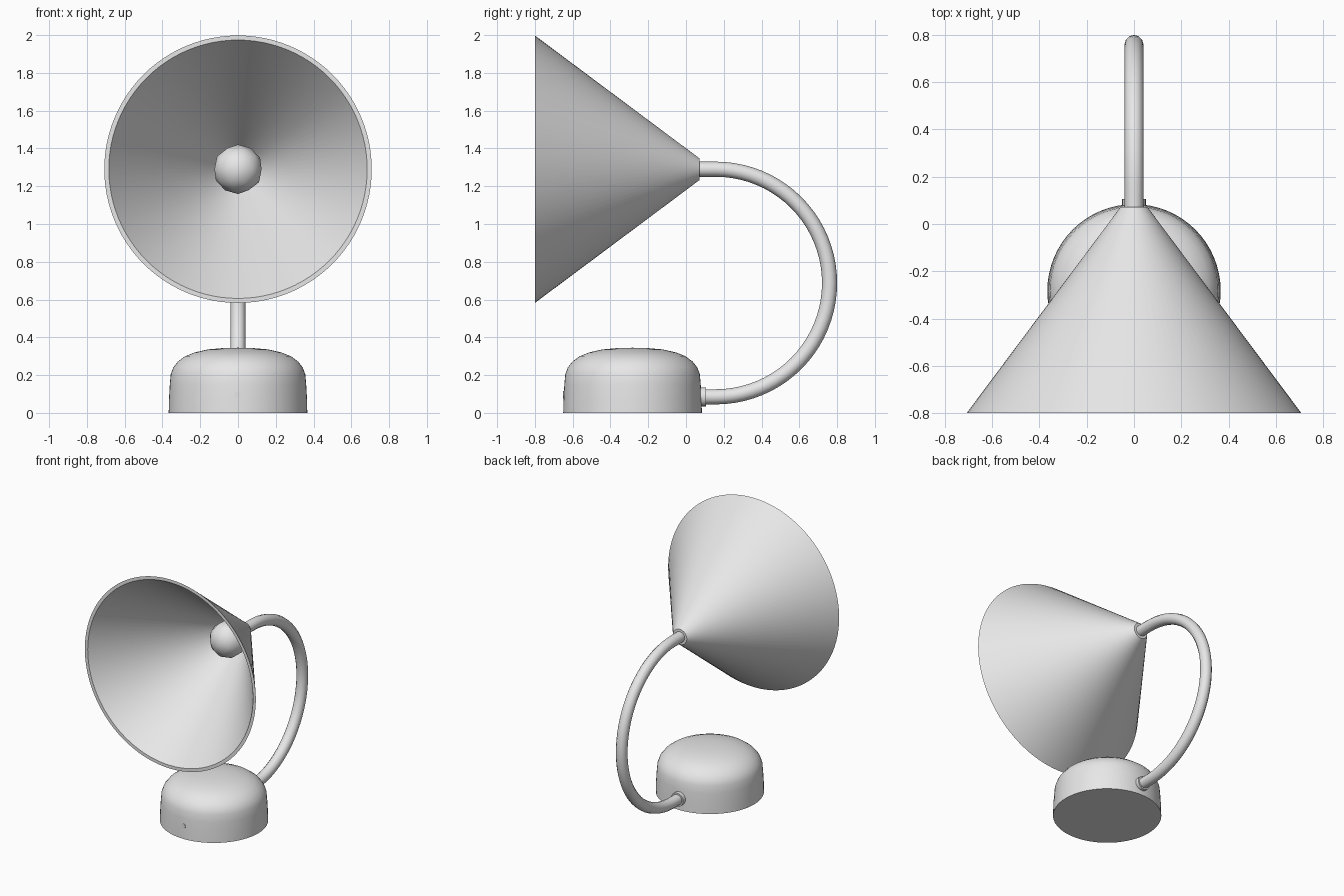
import bpy, bmesh, math
from mathutils import Matrix

if "Cube" in bpy.data.objects:
    bpy.data.objects.remove(bpy.data.objects["Cube"])

grey = bpy.data.materials.new("light grey")
grey.diffuse_color = (0.8, 0.8, 0.8, 1)
grey.use_nodes = True
grey.node_tree.nodes["Principled BSDF"].inputs["Base Color"].default_value = grey.diffuse_color

AXIS_Z = 1.29      # height of the shade axis
BASE_Y = -0.283    # centre of the base
FOOT_Z = 0.085     # height where the arm enters the base


def finish(ob, angle=35):
    ob.data.materials.clear()
    ob.data.materials.append(grey)
    bpy.ops.object.select_all(action='DESELECT')
    ob.select_set(True)
    bpy.context.view_layer.objects.active = ob
    bpy.ops.object.shade_smooth_by_angle(angle=math.radians(angle))


def lathe(name, profile, segments, closed=False, along_y=False, loc=(0, 0, 0), angle=35):
    """Revolve (radius, height) points about z, or about y when along_y."""
    bm = bmesh.new()
    verts = [bm.verts.new((r, 0, h)) for r, h in profile]
    pairs = list(zip(verts, verts[1:]))
    if closed:
        pairs.append((verts[-1], verts[0]))
    edges = [bm.edges.new(p) for p in pairs]
    bmesh.ops.spin(bm, geom=verts + edges, cent=(0, 0, 0), axis=(0, 0, 1),
                   angle=2 * math.pi, steps=segments, use_merge=False)
    bmesh.ops.remove_doubles(bm, verts=bm.verts, dist=0.0005)
    bmesh.ops.recalc_face_normals(bm, faces=bm.faces)
    if along_y:
        bm.transform(Matrix.Rotation(math.radians(-90), 4, 'X'))
    bm.transform(Matrix.Translation(loc))
    me = bpy.data.meshes.new(name)
    bm.to_mesh(me)
    bm.free()
    ob = bpy.data.objects.new(name, me)
    bpy.context.collection.objects.link(ob)
    finish(ob, angle)
    return ob


# Domed base
lathe("base", [(0, 0), (0.367, 0), (0.365, 0.08), (0.361, 0.15), (0.356, 0.205),
               (0.343, 0.24), (0.318, 0.272), (0.28, 0.3), (0.23, 0.32),
               (0.16, 0.336), (0.08, 0.343), (0, 0.345)],
      64, loc=(0, BASE_Y, 0), angle=40)

# Conical shade with wall thickness
lathe("shade", [(0.708, -0.8), (0.057, 0.072), (0.034, 0.072), (0.684, -0.8)],
      96, closed=True, along_y=True, loc=(0, 0, AXIS_Z))

# Collar where the arm meets the base
lathe("base_collar", [(0, 0.04), (0.05, 0.04), (0.05, 0.106), (0, 0.106)],
      24, along_y=True, loc=(0, 0, FOOT_Z))

# Small switch on the front of the base
lathe("switch", [(0, -0.651), (0.02, -0.651), (0.02, -0.635), (0, -0.635)],
      8, along_y=True, loc=(0, 0, 0.095))

# Bulb
bpy.ops.mesh.primitive_ico_sphere_add(subdivisions=2, radius=0.131, location=(0, -0.115, AXIS_Z))
bulb = bpy.context.object
bulb.name = "bulb"
finish(bulb, 60)

# Bulb socket inside the neck of the shade
lathe("socket", [(0, -0.03), (0.045, -0.03), (0.045, 0.05), (0, 0.05)],
      24, along_y=True, loc=(0, 0, AXIS_Z))

# Curved arm
R = (AXIS_Z - FOOT_Z) / 2
MID_Z, MID_Y = FOOT_Z + R, 0.76 - R
path = [(0, 0.03, AXIS_Z)]
for i in range(41):
    a = math.pi / 2 - math.pi * i / 40
    path.append((0, MID_Y + R * math.cos(a), MID_Z + R * math.sin(a)))
path.append((0, 0.05, FOOT_Z))
curve = bpy.data.curves.new("arm", 'CURVE')
curve.dimensions = '3D'
curve.bevel_depth = 0.04
curve.bevel_resolution = 4
curve.use_fill_caps = True
spline = curve.splines.new('POLY')
spline.points.add(len(path) - 1)
for p, co in zip(spline.points, path):
    p.co = (*co, 1)
arm = bpy.data.objects.new("arm", curve)
bpy.context.collection.objects.link(arm)
bpy.ops.object.select_all(action='DESELECT')
arm.select_set(True)
bpy.context.view_layer.objects.active = arm
bpy.ops.object.convert(target='MESH')
finish(bpy.context.object, 50)
